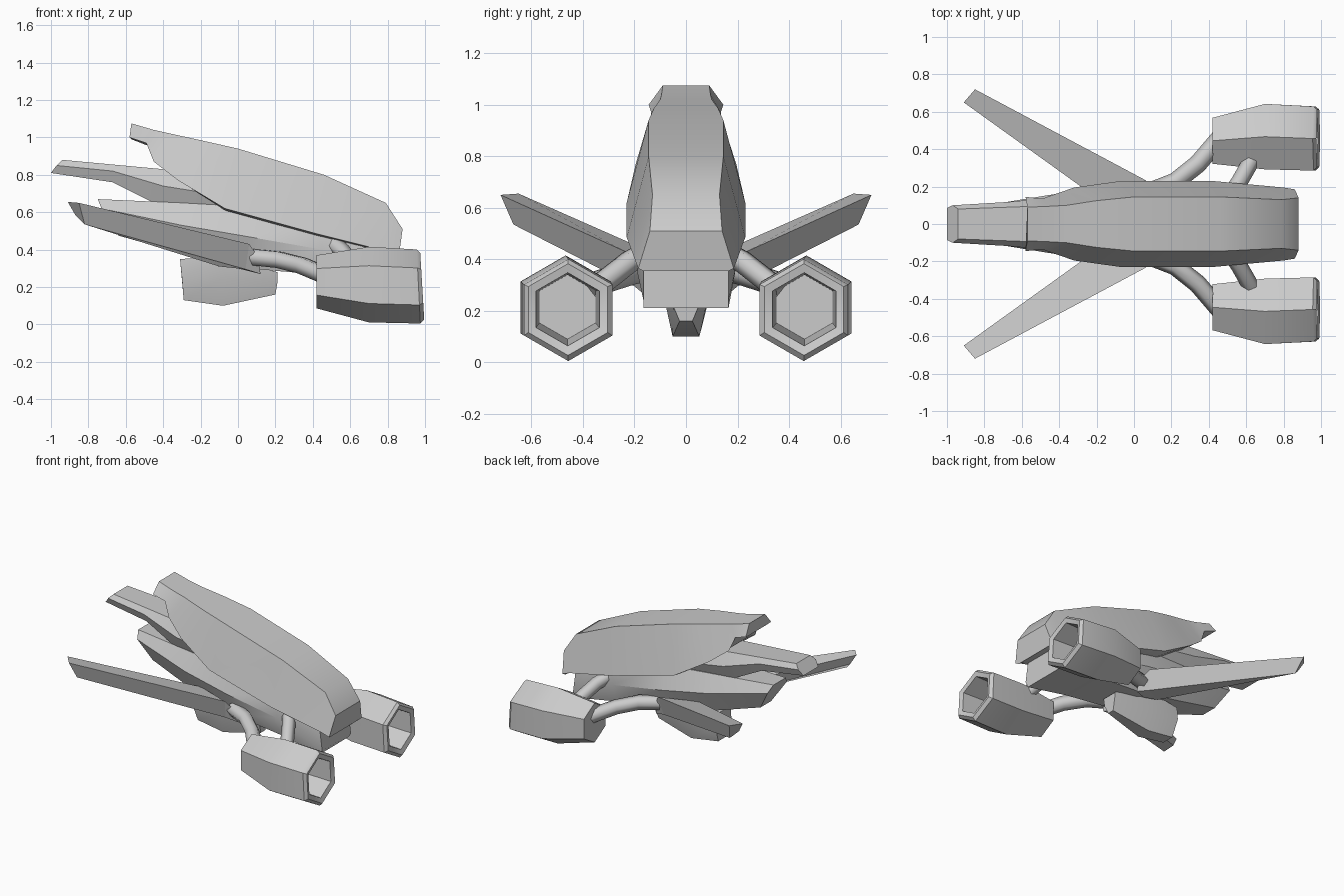
import bpy, bmesh, math

if "Cube" in bpy.data.objects:
    bpy.data.objects.remove(bpy.data.objects["Cube"])


def loft(name, rings, mirror=False, angle=35):
    """Skin a list of equal-length point rings, capping both ends."""
    bm = bmesh.new()
    vs = [[bm.verts.new(p) for p in r] for r in rings]
    n = len(vs[0])
    for a, b in zip(vs, vs[1:]):
        for i in range(n):
            j = (i + 1) % n
            bm.faces.new((a[i], a[j], b[j], b[i]))
    bm.faces.new(vs[0][::-1])
    bm.faces.new(vs[-1])
    bmesh.ops.recalc_face_normals(bm, faces=bm.faces)
    me = bpy.data.meshes.new(name)
    bm.to_mesh(me)
    bm.free()
    ob = bpy.data.objects.new(name, me)
    bpy.context.collection.objects.link(ob)
    if mirror:
        m = ob.modifiers.new("mirror", 'MIRROR')
        m.use_axis = (False, True, False)
        m.use_mirror_merge = False
    bpy.ops.object.select_all(action='DESELECT')
    bpy.context.view_layer.objects.active = ob
    ob.select_set(True)
    bpy.ops.object.shade_smooth_by_angle(angle=math.radians(angle))
    return ob


def hull(name, sections):
    """Sections of (x, half width, z) points, top to bottom, mirrored across y."""
    rings = []
    for s in sections:
        rings.append([(x, w, z) for x, w, z in s] +
                     [(x, -w, z) for x, w, z in reversed(s)])
    return loft(name, rings)


# Upper shell: dome with its widest line along the lower rim
hull("upper_shell", [
    [(-.57, .09, 1.075), (-.58, .145, 1.0), (-.57, .10, .99)],
    [(-.45, .095, 1.04), (-.49, .135, .97), (-.48, .10, .955)],
    [(-.36, .10, 1.02), (-.45, .15, .87), (-.42, .11, .86)],
    [(-.20, .125, .985), (-.32, .195, .77), (-.30, .15, .76)],
    [(0, .145, .94), (-.07, .23, .62), (-.07, .18, .61)],
    [(.46, .145, .80), (.42, .23, .485), (.42, .18, .475)],
    [(.79, .13, .65), (.80, .195, .39), (.80, .16, .385)],
    [(.88, .14, .51), (.86, .185, .365), (.85, .165, .355)],
])

# Middle beam reaching forward under the shell
hull("nose_beam", [
    [(-.94, .08, .88), (-.97, .10, .85), (-1.0, .085, .81)],
    [(-.67, .09, .855), (-.67, .118, .82), (-.67, .09, .76)],
    [(-.40, .10, .83), (-.40, .145, .74), (-.43, .10, .64)],
    [(.10, .11, .78), (.10, .16, .66), (.10, .11, .55)],
])

# Lower fuselage
hull("lower_body", [
    [(-.75, .07, .67), (-.73, .11, .62), (-.64, .06, .475)],
    [(-.30, .12, .65), (-.30, .18, .53), (-.30, .11, .38)],
    [(.05, .15, .63), (.05, .205, .47), (.05, .14, .30)],
    [(.45, .17, .54), (.45, .20, .40), (.45, .16, .265)],
    [(.77, .165, .39), (.79, .165, .24), (.77, .165, .21)],
])

# Belly pod
hull("belly_pod", [
    [(-.31, .07, .35), (-.30, .09, .25), (-.29, .045, .13)],
    [(-.08, .10, .36), (-.08, .085, .25), (-.08, .052, .10)],
    [(.21, .06, .28), (.21, .05, .22), (.20, .025, .16)],
])

# Swept wings
loft("wings", [
    [(-.91, .65, .655), (-.85, .72, .65), (-.82, .67, .535), (-.87, .635, .585)],
    [(-.20, .14, .43), (.06, .235, .43), (.04, .20, .295), (-.10, .12, .31)],
], mirror=True)


# Wing root fairing where the front struts begin
loft("wing_roots", [
    [(-.20, .14, .43), (.06, .235, .43), (.04, .20, .295), (-.10, .12, .31)],
    [(-.10, .10, .40), (.11, .19, .36), (.12, .17, .27), (0, .10, .30)],
], mirror=True)


# Engines: six-sided nacelles, hollow at the rear
def hexagon(x, cy, cz, r, tilt=0.0):
    ring = []
    for k in range(6):
        a = math.pi / 2 + k * math.pi / 3
        z = r * math.sin(a)
        ring.append((x - tilt * z, cy + r * math.cos(a), cz + z))
    return ring


loft("engines", [
    hexagon(.42, .445, .228, .142),
    hexagon(.70, .467, .213, .202),
    hexagon(.965, .457, .203, .198, .05),
    hexagon(.985, .458, .205, .178, .06),
    hexagon(.975, .459, .206, .142, .06),
    hexagon(.62, .460, .215, .125),
], mirror=True)


# Bent struts joining body to engines
def strut(name, pts, radius):
    for s, side in ((1, "left"), (-1, "right")):
        cu = bpy.data.curves.new(name + "_" + side, 'CURVE')
        cu.dimensions = '3D'
        cu.bevel_depth = radius
        cu.bevel_resolution = 1
        cu.use_fill_caps = True
        sp = cu.splines.new('POLY')
        sp.points.add(len(pts) - 1)
        for p, (x, y, z) in zip(sp.points, pts):
            p.co = (x, y * s, z, 1)
        sp.use_smooth = True
        ob = bpy.data.objects.new(name + "_" + side, cu)
        bpy.context.collection.objects.link(ob)


strut("front_strut", [(.08, .17, .36), (.22, .225, .345), (.34, .32, .315), (.46, .46, .265)], .05)
strut("rear_strut", [(.50, .13, .44), (.56, .22, .39), (.64, .36, .28)], .045)
